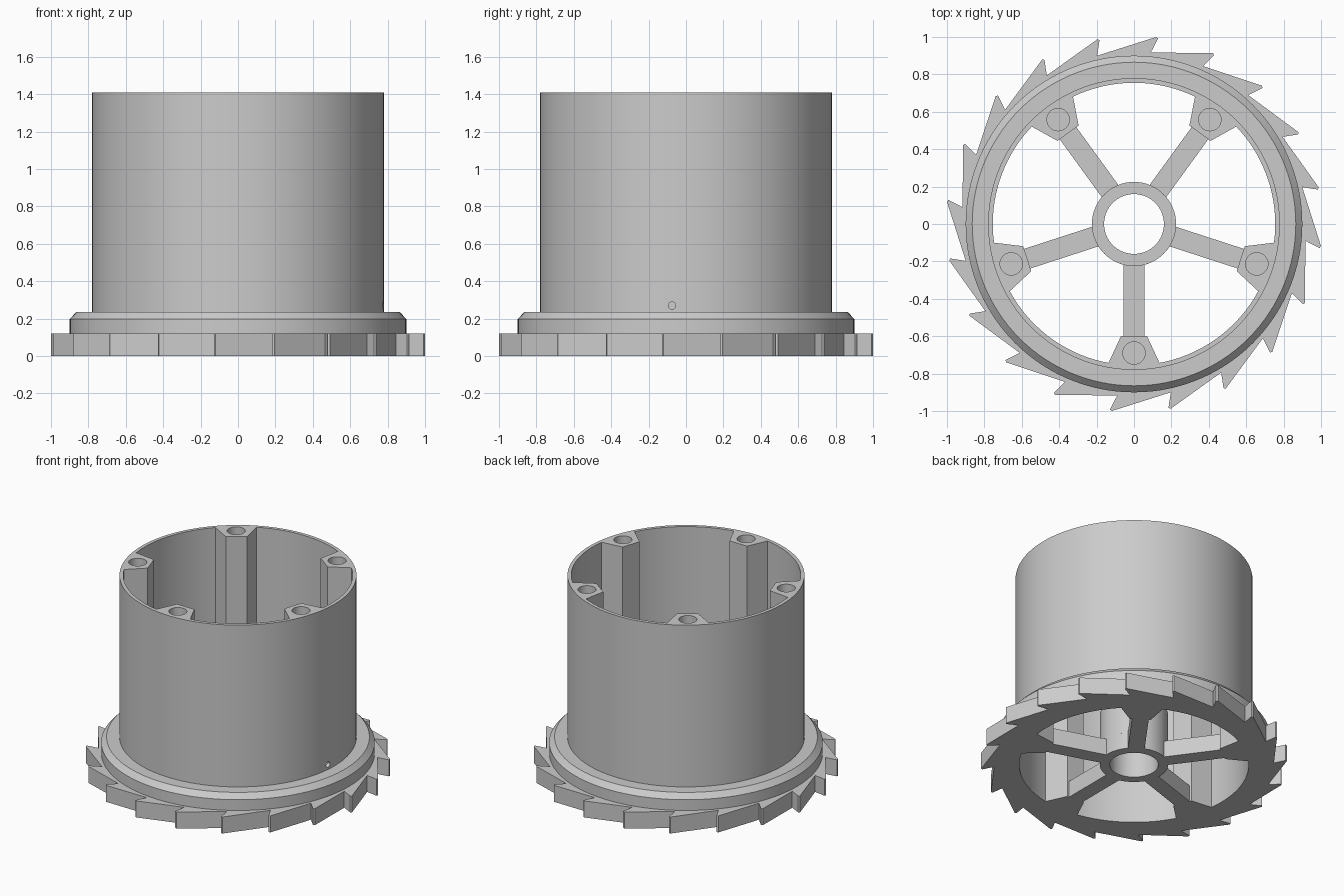
import bpy
import bmesh
from math import sin, cos, asin, pi, radians
from mathutils import Matrix, Vector

cube = bpy.data.objects.get("Cube")
if cube:
    bpy.data.objects.remove(cube, do_unlink=True)

# Main dimensions
PLATE_TOP, DRUM_TOP, HUB_TOP = 0.12, 1.41, 0.38
BORE_R, HUB_R, WALL_R, DRUM_R = 0.16, 0.225, 0.755, 0.78
SPOKES = [radians(-90 + 72 * k) for k in range(5)]
BOSS_HALF_ANGLE = radians(10.4)
BOSS_IN, BOSS_HALF, SPOKE_HALF, HOLE_R_POS = 0.60, 0.07, 0.055, 0.69

grey = bpy.data.materials.new("plain_grey")
grey.use_nodes = True
grey.diffuse_color = (0.6, 0.6, 0.6, 1)
grey.node_tree.nodes["Principled BSDF"].inputs["Base Color"].default_value = (0.6, 0.6, 0.6, 1)


def polar(r, a):
    return (r * cos(a), r * sin(a))


def arc(r, a, b, n):
    return [polar(r, a + (b - a) * i / n) for i in range(n + 1)]


def circle(r, n=120, centre=(0, 0)):
    return [(centre[0] + r * cos(2 * pi * i / n), centre[1] + r * sin(2 * pi * i / n))
            for i in range(n)]


def local(a, along, side):
    """Point given along and beside a spoke at angle a."""
    return (along * cos(a) - side * sin(a), along * sin(a) + side * cos(a))


def finish(bm, name):
    bmesh.ops.recalc_face_normals(bm, faces=bm.faces)
    mesh = bpy.data.meshes.new(name)
    bm.to_mesh(mesh)
    bm.free()
    obj = bpy.data.objects.new(name, mesh)
    bpy.context.collection.objects.link(obj)
    mesh.materials.append(grey)
    return obj


def smooth(obj):
    bpy.ops.object.select_all(action='DESELECT')
    obj.select_set(True)
    bpy.context.view_layer.objects.active = obj
    bpy.ops.object.shade_smooth_by_angle(angle=radians(20))


def slab(name, outlines, z0, z1):
    """Extrude a flat shape; the first outline is the rim, the others are holes."""
    bm = bmesh.new()
    for pts in outlines:
        vs = [bm.verts.new((x, y, z0)) for x, y in pts]
        for i, v in enumerate(vs):
            bm.edges.new((v, vs[i - 1]))
    bmesh.ops.triangle_fill(bm, use_beauty=True, edges=bm.edges[:], normal=(0, 0, 1))
    top = bmesh.ops.extrude_face_region(bm, geom=bm.faces[:], use_keep_orig=True)
    moved = [g for g in top["geom"] if isinstance(g, bmesh.types.BMVert)]
    bmesh.ops.translate(bm, verts=moved, vec=(0, 0, z1 - z0))
    return finish(bm, name)


def cylinder_cutter(name, r, depth, matrix, segments=32):
    bm = bmesh.new()
    bmesh.ops.create_cone(bm, cap_ends=True, segments=segments, radius1=r, radius2=r,
                          depth=depth, matrix=matrix)
    obj = finish(bm, name)
    obj.hide_render = True
    return obj


def cut(target, cutter):
    mod = target.modifiers.new("cut", 'BOOLEAN')
    mod.operation, mod.solver, mod.object = 'DIFFERENCE', 'EXACT', cutter
    bpy.context.view_layer.objects.active = target
    bpy.ops.object.modifier_apply(modifier=mod.name)
    bpy.data.objects.remove(cutter, do_unlink=True)


# Ratchet wheel: undercut teeth outside, five windows and a bore inside
teeth = []
for k in range(20):
    step = radians(-18 * k)
    teeth += [polar(0.921, radians(84.4) + step),
              polar(1.007, radians(65.2) + step),
              polar(1.0, radians(64.6) + step)]

windows = []
hub_angle = asin(SPOKE_HALF / HUB_R)
for a in SPOKES:
    b = a + radians(72)
    windows.append(
        arc(WALL_R, a + BOSS_HALF_ANGLE, b - BOSS_HALF_ANGLE, 18)
        + [local(b, BOSS_IN, -BOSS_HALF), local(b, BOSS_IN, -SPOKE_HALF)]
        + arc(HUB_R, b - hub_angle, a + hub_angle, 10)
        + [local(a, BOSS_IN, SPOKE_HALF), local(a, BOSS_IN, BOSS_HALF)])
wheel = slab("ratchet_wheel", [teeth] + windows + [circle(BORE_R, 64)], 0, PLATE_TOP)
smooth(wheel)

# Drum wall with five screw pillars on its inside
inside = []
for a in SPOKES:
    inside += [local(a, BOSS_IN, -BOSS_HALF), local(a, BOSS_IN, BOSS_HALF)]
    inside += arc(WALL_R, a + BOSS_HALF_ANGLE, a + radians(72) - BOSS_HALF_ANGLE, 18)
drum = slab("drum", [circle(DRUM_R), inside], PLATE_TOP, DRUM_TOP)

# Blind screw holes in the pillar tops
for a in SPOKES:
    x, y = polar(HOLE_R_POS, a)
    cut(drum, cylinder_cutter("screw_hole", 0.06, 0.8, Matrix.Translation((x, y, DRUM_TOP))))

# Small line hole through the wall, just above the flange
turn = Matrix.Rotation(pi / 2, 4, 'Y')
cut(drum, cylinder_cutter("line_hole", 0.02, 0.2,
                          Matrix.Translation((DRUM_R, -0.075, 0.27)) @ turn, 16))
smooth(drum)

# Flange ring with a chamfered upper edge
bm = bmesh.new()
profile = [(DRUM_R - 0.01, PLATE_TOP), (0.9, PLATE_TOP), (0.9, 0.198),
           (0.865, 0.235), (DRUM_R - 0.01, 0.235)]
ring = [bm.verts.new((r, 0, z)) for r, z in profile]
edges = [bm.edges.new((v, ring[i - 1])) for i, v in enumerate(ring)]
bmesh.ops.spin(bm, geom=ring + edges, cent=Vector(), axis=(0, 0, 1), angle=2 * pi,
               steps=120, use_merge=True)
bmesh.ops.remove_doubles(bm, verts=bm.verts, dist=0.0001)
smooth(finish(bm, "flange"))

# Central hub tube
smooth(slab("hub", [circle(HUB_R, 64), circle(BORE_R, 64)], PLATE_TOP, HUB_TOP))
